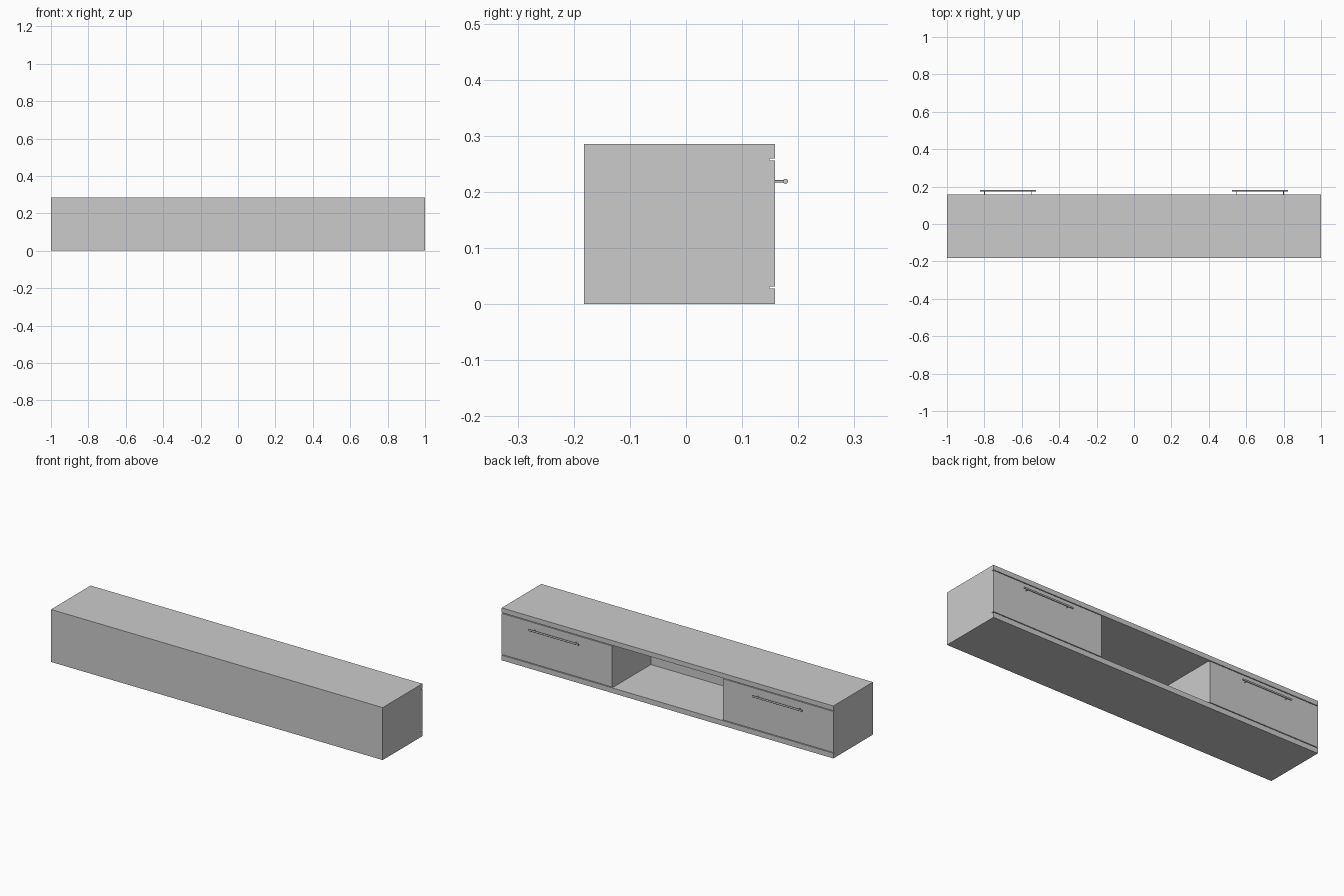
import bpy, math

if "Cube" in bpy.data.objects:
    bpy.data.objects.remove(bpy.data.objects["Cube"])

BACK, CARCASS, FACE = -0.182, 0.149, 0.159   # y of closed side, carcass edge, drawer faces
TOP = 0.286                                  # overall height
LOW, HIGH = 0.028, 0.260                     # inner faces of bottom and top boards
T = 0.018                                    # panel thickness
NICHE = 0.334                                # half width of the open niche


def box(name, x, y, z):
    """Box from (min, max) ranges on each axis."""
    bpy.ops.mesh.primitive_cube_add(size=1, location=[sum(r) / 2 for r in (x, y, z)])
    ob = bpy.context.object
    ob.name = name
    ob.scale = [r[1] - r[0] for r in (x, y, z)]
    bpy.ops.object.transform_apply(location=False, rotation=False, scale=True)
    return ob


def rod(name, centre, radius, length, rotation):
    bpy.ops.mesh.primitive_cylinder_add(vertices=24, radius=radius, depth=length,
                                        location=centre, rotation=rotation)
    ob = bpy.context.object
    ob.name = name
    bpy.ops.object.shade_smooth_by_angle(angle=math.radians(40))
    return ob


# Long boards and closed rear panel
box("bottom_board", (-1, 1), (BACK, FACE), (0, LOW))
box("top_board", (-1, 1), (BACK, FACE), (HIGH, TOP))
box("rear_panel", (-1 + T, 1 - T), (BACK, BACK + 0.008), (LOW, HIGH))

# Mirrored parts for each side
for side, s in (("left", -1), ("right", 1)):
    def span(a, b):
        return tuple(sorted((s * a, s * b)))

    box(side + "_end_panel", span(1 - T, 1), (BACK, CARCASS), (LOW, HIGH))
    box(side + "_divider", span(NICHE, NICHE + T), (BACK + 0.008, CARCASS), (LOW, HIGH))

    # Drawer front with a narrow shadow gap above and below
    box(side + "_drawer_front", span(NICHE, 1), (CARCASS, FACE), (LOW + 0.004, HIGH - 0.004))

    # Bar handle on two thin posts
    cx, hz, hy = s * 0.674, 0.219, 0.1775
    rod(side + "_handle_bar", (cx, hy, hz), 0.0045, 0.30, (0, math.pi / 2, 0))
    for i, dx in enumerate((-0.125, 0.125)):
        rod(f"{side}_handle_post_{i + 1}", (cx + dx, (FACE + hy) / 2, hz), 0.002,
            hy - FACE, (math.pi / 2, 0, 0))
